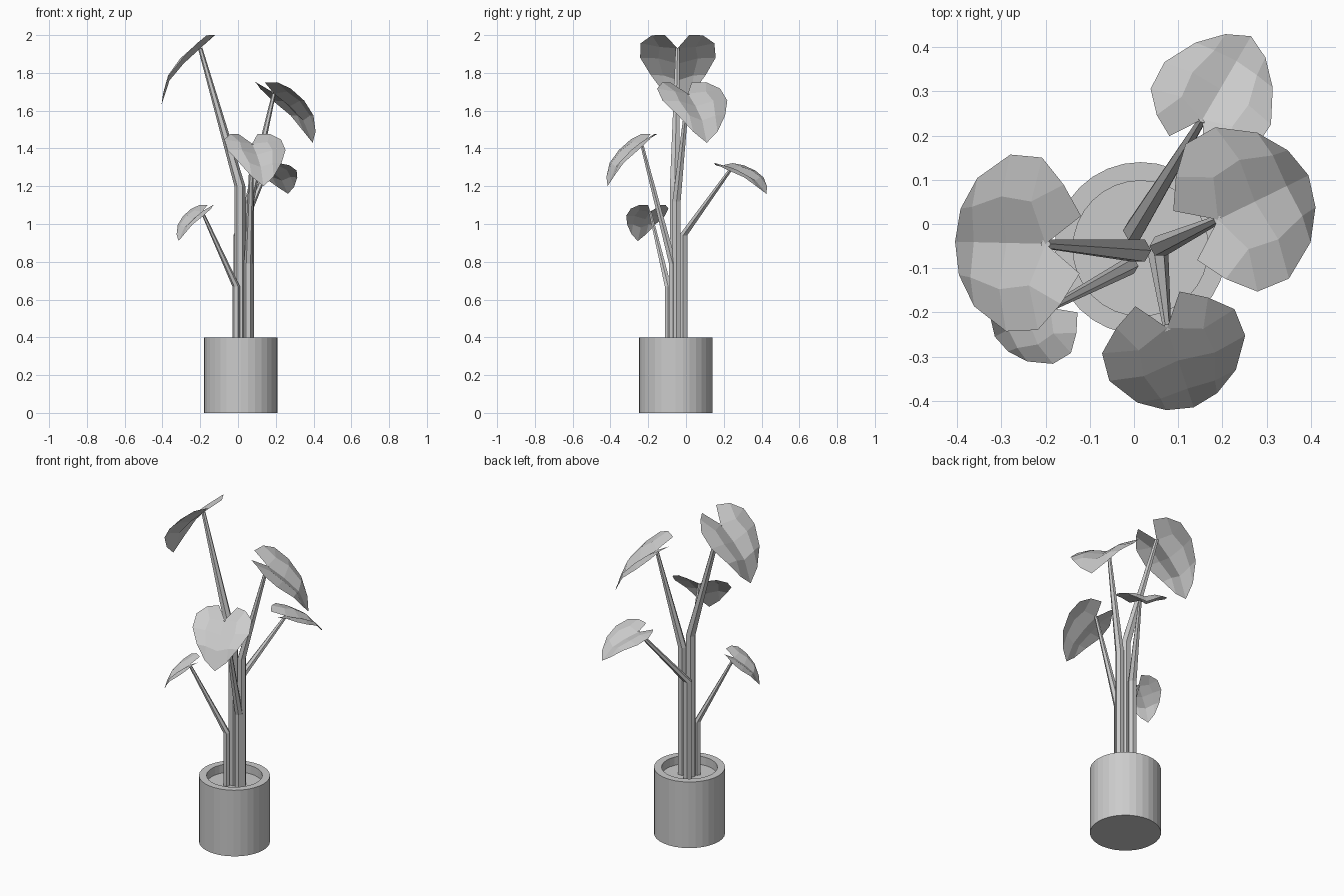
import bpy, bmesh, math
from mathutils import Vector

if "Cube" in bpy.data.objects:
    bpy.data.objects.remove(bpy.data.objects["Cube"])


def make_object(name, verts, faces):
    mesh = bpy.data.meshes.new(name)
    mesh.from_pydata(verts, [], faces)
    bm = bmesh.new()
    bm.from_mesh(mesh)
    bmesh.ops.remove_doubles(bm, verts=bm.verts, dist=1e-5)
    bmesh.ops.recalc_face_normals(bm, faces=bm.faces)
    bm.to_mesh(mesh)
    bm.free()
    obj = bpy.data.objects.new(name, mesh)
    bpy.context.collection.objects.link(obj)
    return obj


def loft(name, rings):
    """Skin equal-length rings and cap both ends."""
    n = len(rings[0])
    verts = [v for ring in rings for v in ring]
    faces = [(k * n + i, k * n + (i + 1) % n, (k + 1) * n + (i + 1) % n, (k + 1) * n + i)
             for k in range(len(rings) - 1) for i in range(n)]
    faces += [tuple(range(n)), tuple(range(len(verts) - n, len(verts)))]
    return make_object(name, verts, faces)


def ring(center, radius, sides, ex=Vector((1, 0, 0)), ey=Vector((0, 1, 0))):
    c = Vector(center)
    return [c + radius * (math.cos(a) * ex + math.sin(a) * ey)
            for a in (2 * math.pi * i / sides for i in range(sides))]


# Pot with thick rim; the closing inner disc is the soil
PX, PY = 0.015, -0.055
loft("pot", [ring((PX, PY, z), r, 32) for r, z in
             [(0.195, 0), (0.195, 0.4), (0.153, 0.4), (0.153, 0.35)]])

# Half a heart leaf: (along, across, up), notch at the origin
HALF = [(0, 0, 0), (0.12, 0, 0.005), (0.235, 0, -0.005), (0.357, 0, -0.067),        # midrib
        (0.02, 0.095, 0.03), (0.11, 0.105, 0.035), (0.22, 0.08, 0.018),             # middle
        (-0.106, 0.065, -0.005), (-0.075, 0.135, 0.022), (-0.01, 0.195, 0.028),     # edge
        (0.095, 0.2, 0.025), (0.212, 0.145, 0.012), (0.305, 0.075, -0.03)]
HALF_FACES = [(0, 7, 8, 4), (4, 8, 9), (0, 4, 5, 1), (4, 9, 10, 5), (1, 5, 6, 2),
              (5, 10, 11, 6), (2, 6, 12, 3), (6, 11, 12)]
DROOP = math.atan2(0.067, 0.357)
REACH = math.hypot(0.067, 0.357)


def leaf(name, notch, tip):
    notch, t = Vector(notch), Vector(tip) - Vector(notch)
    size = t.length / REACH
    t.normalize()
    side = Vector((0, 0, 1)).cross(t).normalized()
    up = t.cross(side)
    along = math.cos(DROOP) * t + math.sin(DROOP) * up
    normal = math.cos(DROOP) * up - math.sin(DROOP) * t
    verts, faces = [], []
    for s in (1, -1):
        k = len(verts)
        verts += [notch + size * (a * along + s * b * side + c * normal) for a, b, c in HALF]
        faces += [tuple(k + i for i in f) for f in HALF_FACES]
    make_object(name, verts, faces)


def stem(name, base, bend_z, end, r):
    bend, end = Vector((*base, bend_z)), Vector(end)
    d = (end - bend).normalized()
    ey = d.cross(Vector((1, 0, 0))).normalized()
    ex = ey.cross(d)
    loft(name, [ring((*base, 0.35), r, 6), ring(bend, r, 6), ring(end, 0.4 * r, 6, ex, ey)])


# name, stem base, bend height, stem radius, leaf notch, leaf tip
PLANT = [
    ("top", (0.01, -0.06), 1.20, 0.029, (-0.20, -0.045, 1.93), (-0.405, -0.04, 1.63)),
    ("right", (0.06, -0.05), 1.12, 0.025, (0.19, 0.01, 1.69), (0.395, 0.11, 1.43)),
    ("front", (0.055, -0.07), 0.79, 0.023, (0.075, -0.235, 1.425), (0.135, -0.415, 1.20)),
    ("back", (0.0, -0.015), 0.94, 0.025, (0.155, 0.237, 1.29), (0.265, 0.425, 1.16)),
    ("left", (-0.01, -0.095), 0.67, 0.02, (-0.19, -0.19, 1.065), (-0.315, -0.255, 0.91)),
]
for label, base, bend_z, r, notch, tip in PLANT:
    stem(label + "_stem", base, bend_z, notch, r)
    leaf(label + "_leaf", notch, tip)
